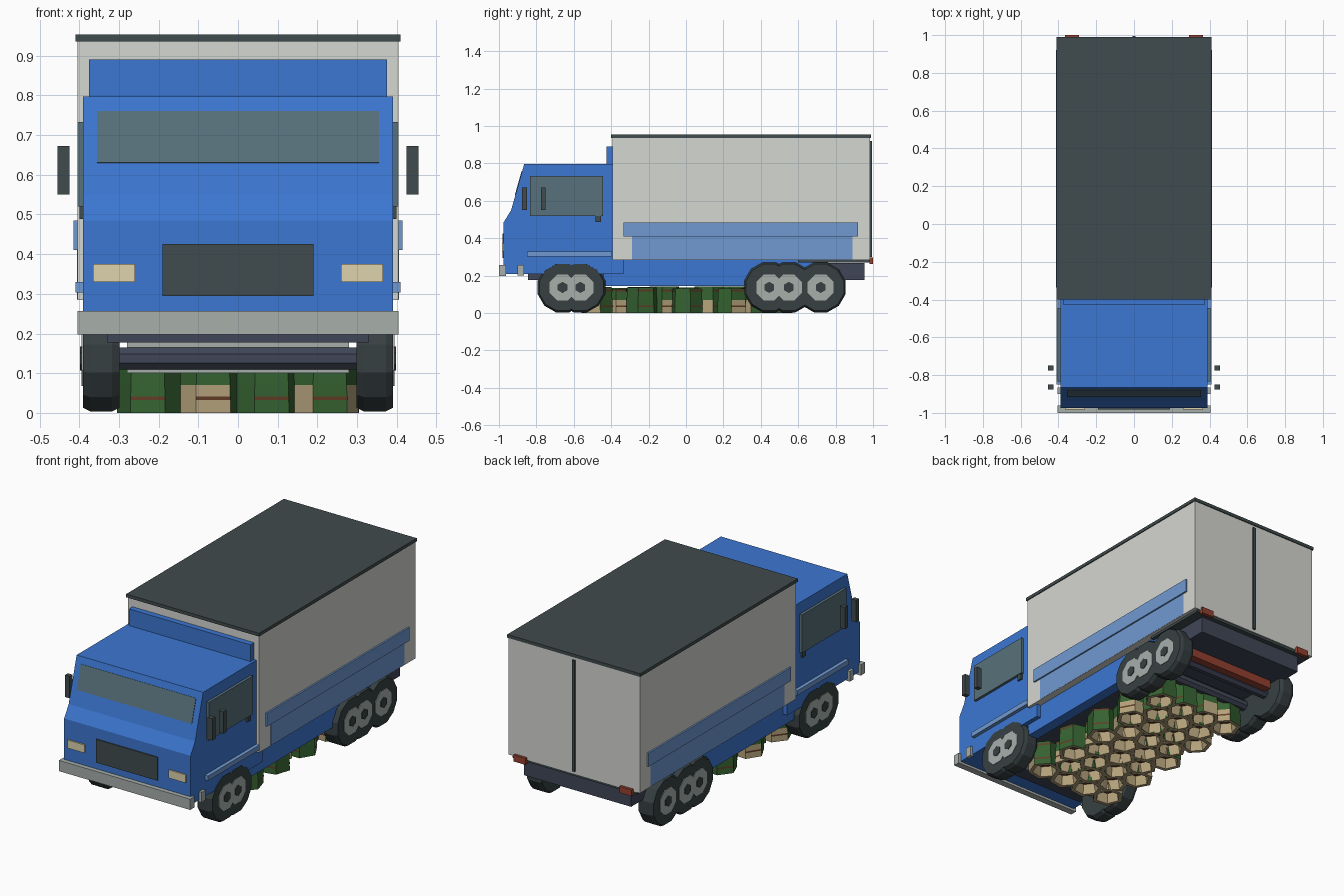
import bpy, bmesh, math, random
from mathutils import Matrix, Vector

random.seed(4)
default = bpy.data.objects.get("Cube")
if default:
    bpy.data.objects.remove(default, do_unlink=True)


def material(name, rgb):
    m = bpy.data.materials.new(name)
    m.use_nodes = True
    col = [(c / 255) ** 2.2 for c in rgb] + [1]
    m.diffuse_color = col
    m.node_tree.nodes["Principled BSDF"].inputs["Base Color"].default_value = col
    return m


blue = material("cab blue", (62, 118, 208))
pale_blue = material("pale blue", (112, 152, 208))
white = material("box white", (212, 214, 208))
dark = material("dark grey", (66, 76, 78))
slate = material("slate", (66, 72, 88))
glass = material("glass", (88, 112, 122))
metal = material("light metal", (166, 174, 170))
rubber = material("rubber", (58, 66, 68))
cream = material("lamp cream", (222, 210, 172))
red = material("lamp red", (146, 66, 52))
green = material("green", (56, 98, 52))
tan = material("tan", (178, 160, 122))
brown = material("brown", (98, 62, 42))


def finish(name, bm, *mats):
    bmesh.ops.recalc_face_normals(bm, faces=bm.faces)
    me = bpy.data.meshes.new(name)
    bm.to_mesh(me)
    bm.free()
    for m in mats:
        me.materials.append(m)
    ob = bpy.data.objects.new(name, me)
    bpy.context.collection.objects.link(ob)
    return ob


def box(name, x, y, z, mat):
    """Box between (min, max) pairs on each axis."""
    bm = bmesh.new()
    size = [b - a for a, b in (x, y, z)]
    mid = [(a + b) / 2 for a, b in (x, y, z)]
    bmesh.ops.create_cube(bm, size=1, matrix=Matrix.Translation(mid) @ Matrix.Diagonal((*size, 1)))
    return finish(name, bm, mat)


def centred(name, half, y, z, mat):
    return box(name, (-half, half), y, z, mat)


def pair(name, x, y, z, mat):
    box("left_" + name, x, y, z, mat)
    box("right_" + name, (-x[1], -x[0]), y, z, mat)


def cylinder(name, x, y, z, r, width, sides, mat, inner=1.0):
    """Cylinder along x; inner narrows both rims to chamfer them."""
    bm = bmesh.new()
    rings = []
    for off, k in ((-.5, inner), (-.3, 1), (.3, 1), (.5, inner)):
        rings.append([bm.verts.new((x + off * width,
                                    y + r * k * math.cos(math.tau * (i + .5) / sides),
                                    z + r * k * math.sin(math.tau * (i + .5) / sides)))
                      for i in range(sides)])
    for a, b in zip(rings, rings[1:]):
        for i in range(sides):
            j = (i + 1) % sides
            bm.faces.new((a[i], a[j], b[j], b[i]))
    bm.faces.new(rings[0])
    bm.faces.new(rings[-1])
    return finish(name, bm, mat)


# Cab, extruded from its side profile
profile = [(-.975, .21), (-.975, .485), (-.935, .55), (-.865, .797),
           (-.39, .797), (-.39, .285), (-.335, .285), (-.335, .21)]
bm = bmesh.new()
face = bm.faces.new([bm.verts.new((-.39, y, z)) for y, z in profile])
ext = bmesh.ops.extrude_face_region(bm, geom=[face])
bmesh.ops.translate(bm, verts=[v for v in ext["geom"] if isinstance(v, bmesh.types.BMVert)],
                    vec=(.78, 0, 0))
finish("cab", bm, blue)
centred("roof_deflector", .375, (-.425, -.39), (.79, .89), blue)

# Windscreen lying on the sloped cab front
bm = bmesh.new()
low, high = Vector((0, -.935, .55)), Vector((0, -.865, .797))
slope = (high - low).normalized()
out = Vector((0, -slope.z, slope.y))
mid = low + slope * (.145 / slope.z)
axes = Matrix((Vector((.71, 0, 0)), slope * .135, out * .006)).transposed().to_4x4()
bmesh.ops.create_cube(bm, size=1, matrix=Matrix.Translation(mid) @ axes)
finish("windscreen", bm, glass)

# Cab fittings
centred("grille", .19, (-.981, -.97), (.295, .425), dark)
pair("headlight", (.26, .365), (-.983, -.97), (.33, .375), cream)
centred("front_bumper", .405, (-1, -.962), (.197, .257), metal)
pair("bumper_end", (.385, .405), (-.9, -.865), (.2, .257), metal)
pair("side_window", (.385, .405), (-.835, -.445), (.52, .733), glass)
pair("door_handle", (.385, .4), (-.485, -.455), (.488, .52), dark)
pair("cab_stripe", (.385, .41), (-.85, -.395), (.303, .33), pale_blue)
for part, y in (("front", -.863), ("rear", -.763)):
    pair(part + "_mirror", (.425, .455), (y - .013, y + .013), (.55, .672), dark)

# Cargo box
centred("cargo_box", .405, (-.393, .985), (.284, .936), white)
centred("cargo_roof", .41, (-.4, .99), (.936, .954), dark)
pair("cargo_stripe", (.4, .414), (-.335, .92), (.41, .485), pale_blue)
pair("cargo_lower_panel", (.4, .4056), (-.29, .89), (.286, .41), pale_blue)
centred("door_seam", .008, (.98, .994), (.3, .92), dark)
pair("tail_light", (.29, .365), (.98, 1), (.262, .298), red)

# Chassis
centred("chassis", .33, (-.845, .955), (.177, .268), slate)
centred("box_floor", .385, (.6, .98), (.27, .286), dark)
pair("side_skirt", (.305, .365), (-.44, .69), (.145, .286), blue)
centred("front_beam", .28, (-.66, -.56), (.1, .177), metal)
centred("rear_beam", .28, (.74, .79), (.13, .18), red)

# Wheels and axles
for n, y in enumerate((-.66, -.565, .445, .55, .72), 1):
    cylinder(f"axle_{n}", 0, y, .137, .03, .64, 8, slate)
    for side, s in (("left", 1), ("right", -1)):
        tag = f"{side}_{n}"
        cylinder("tyre_" + tag, s * .345, y, .137, .138, .092, 12, rubber, .93)
        cylinder("rim_" + tag, s * .385, y, .137, .075, .018, 8, metal)
        cylinder("hub_" + tag, s * .39, y, .137, .03, .016, 6, rubber)


# Cluster of open hexagonal cells beneath the chassis
def cell(name, x, y):
    """Open-bottomed cell: green outside, tan inside, brown lid and bands."""
    bm = bmesh.new()
    turn = random.uniform(-.25, .25)
    drop = random.uniform(0, .02)
    levels = ((.082, .142 - drop), (.086, .07), (.088, 0), (.066, 0), (.056, .055))

    def ring(r, z):
        return [bm.verts.new((x + r * math.cos(turn + math.tau * i / 6),
                              y + r * math.sin(turn + math.tau * i / 6), z)) for i in range(6)]

    rings = [ring(r, z) for r, z in levels]
    for k, (a, b) in enumerate(zip(rings, rings[1:])):
        for i in range(6):
            f = bm.faces.new((a[i], a[(i + 1) % 6], b[(i + 1) % 6], b[i]))
            patch = k == 1 and random.random() < .4
            f.material_index = 1 if k > 1 or patch else 0
    bm.faces.new(rings[0])
    bm.faces.new(rings[-1]).material_index = 2
    for z in (.032, .116):
        lower, upper = ring(.0885, z), ring(.0885, z + .009)
        for i in range(0, 6, 2):
            bm.faces.new((lower[i], lower[i + 1], upper[i + 1], upper[i])).material_index = 2
    finish(name, bm, green, tan, brown)


for row in range(9):
    shift = row % 2
    for col in range(4 - shift):
        cell(f"cell_{row + 1}_{col + 1}", (col - 1.5 + shift / 2) * .145,
             -.475 + row * .12)
